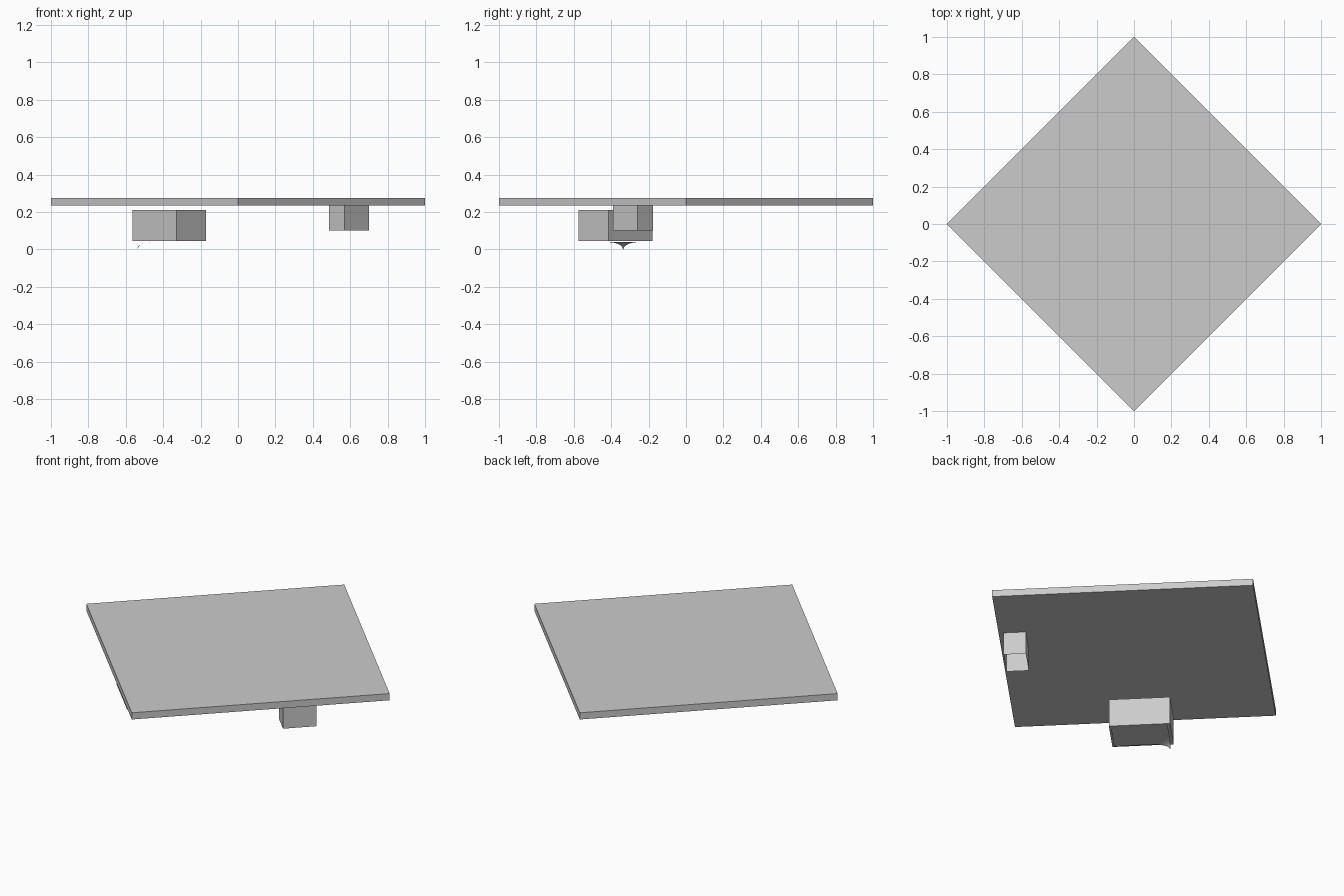
import bpy, bmesh, math
from mathutils import Vector

cube = bpy.data.objects.get("Cube")
if cube:
    bpy.data.objects.remove(cube, do_unlink=True)

# One plain grey for every part
grey = bpy.data.materials.new("light_grey")
grey.use_nodes = True
grey.diffuse_color = (0.6, 0.6, 0.6, 1)
grey.node_tree.nodes["Principled BSDF"].inputs["Base Color"].default_value = (0.6, 0.6, 0.6, 1)


def finish(name, bm):
    mesh = bpy.data.meshes.new(name)
    bm.to_mesh(mesh)
    bm.free()
    mesh.materials.append(grey)
    obj = bpy.data.objects.new(name, mesh)
    bpy.context.collection.objects.link(obj)
    return obj


def turned_box(name, centre, size, bottom, top, open_below=False):
    """Box turned 45 degrees about z."""
    bm = bmesh.new()
    bmesh.ops.create_cube(bm, size=1)
    bm.normal_update()
    if open_below:
        under = [f for f in bm.faces if f.normal.z < -0.9]
        bmesh.ops.delete(bm, geom=under, context='FACES_ONLY')
    bmesh.ops.scale(bm, vec=(size[0], size[1], top - bottom), verts=bm.verts)
    obj = finish(name, bm)
    obj.location = (centre[0], centre[1], (bottom + top) / 2)
    obj.rotation_euler.z = math.radians(45)
    return obj


# Flat slab and the two boxes beneath it
turned_box("top_slab", (0, 0), (1.414, 1.414), 0.235, 0.275)
turned_box("large_box", (-0.3675, -0.377), (0.226, 0.332), 0.045, 0.21)
turned_box("small_box", (0.593, -0.283), (0.184, 0.12), 0.1, 0.235, open_below=True)

# Thin sheet under the large box, with one corner curling down
tip = Vector((-0.54, -0.335, 0))
along = Vector((0.212, -0.222, 0))
across = Vector((0.14, 0.14, 0))
steps = 24
curl_start, curl_length, sheet_z = -0.46, 0.08, 0.039

bm = bmesh.new()
bmesh.ops.create_grid(bm, x_segments=steps, y_segments=steps, size=0.5)
for v in bm.verts:
    p = tip + along * (v.co.x + 0.5) + across * (v.co.y + 0.5)
    bend = min(max((curl_start - p.x) / curl_length, 0), 1)
    p.z = sheet_z * math.sqrt(1 - bend * bend)
    v.co = p
bmesh.ops.reverse_faces(bm, faces=bm.faces)
sheet = finish("curled_sheet", bm)
for face in sheet.data.polygons:
    face.use_smooth = True
